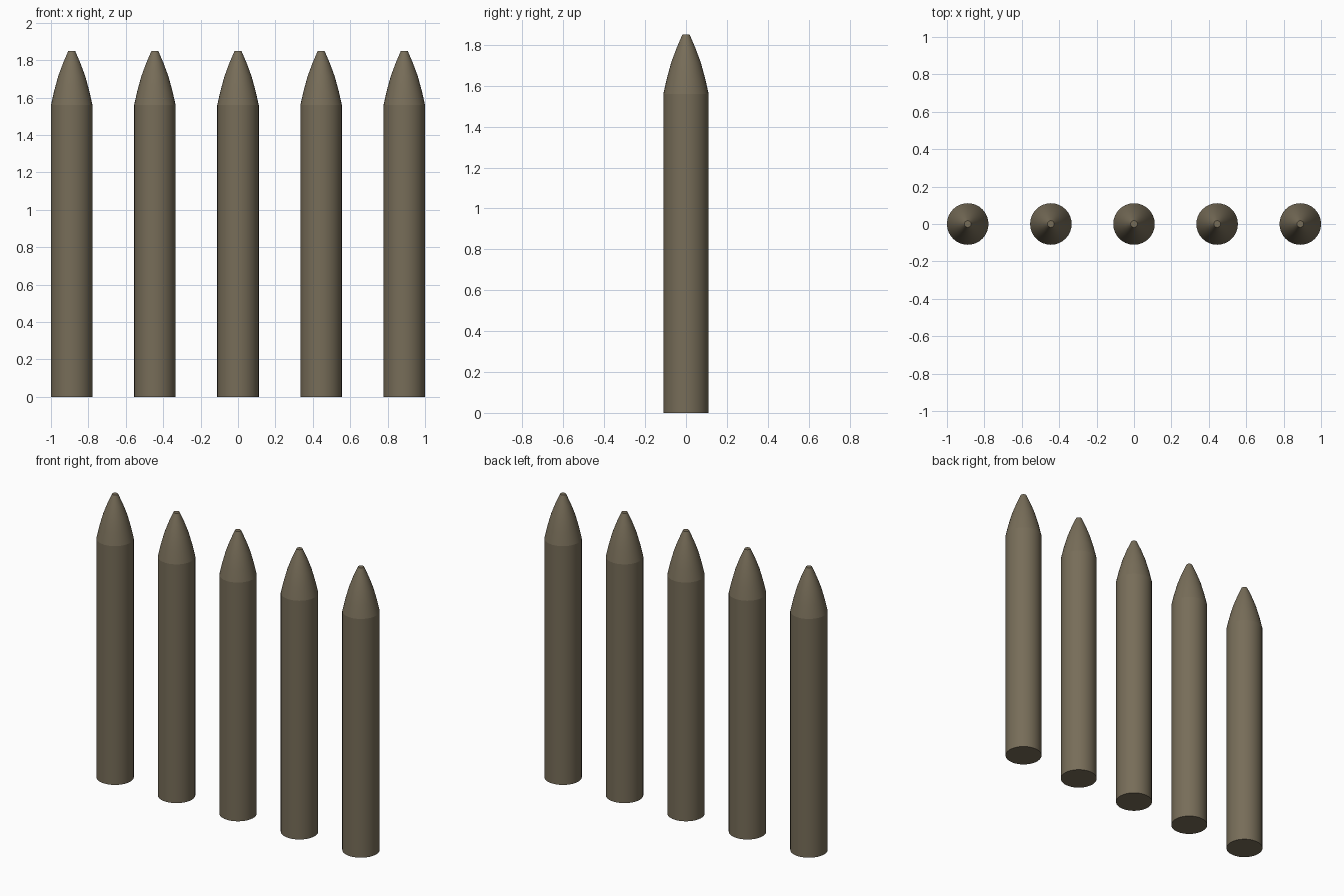
import bpy, bmesh, math

if "Cube" in bpy.data.objects:
    bpy.data.objects.remove(bpy.data.objects["Cube"])

SIDES = 32
SPACING = 0.4445
# (radius, height) outline of one stake, bottom to tip
PROFILE = [(0.111, 0.0), (0.111, 1.56), (0.094, 1.635), (0.072, 1.715),
           (0.046, 1.785), (0.018, 1.85)]

wood = bpy.data.materials.new("weathered_wood")
wood.diffuse_color = (0.185, 0.153, 0.099, 1)
wood.use_nodes = True
wood.node_tree.nodes["Principled BSDF"].inputs["Base Color"].default_value = wood.diffuse_color


def stake_mesh():
    """Lathe the outline into a closed pointed post."""
    bm = bmesh.new()
    rings = []
    for r, z in PROFILE:
        rings.append([bm.verts.new((r * math.cos(2 * math.pi * i / SIDES),
                                    r * math.sin(2 * math.pi * i / SIDES), z))
                      for i in range(SIDES)])
    for low, high in zip(rings, rings[1:]):
        for i in range(SIDES):
            j = (i + 1) % SIDES
            bm.faces.new((low[i], low[j], high[j], high[i]))
    bm.faces.new(rings[0][::-1])
    bm.faces.new(rings[-1])
    mesh = bpy.data.meshes.new("stake")
    bm.to_mesh(mesh)
    bm.free()
    mesh.materials.append(wood)
    return mesh


# Row of five stakes
mesh = stake_mesh()
stakes = []
for n in range(5):
    ob = bpy.data.objects.new(f"stake_{n + 1}", mesh)
    ob.location.x = (n - 2) * SPACING
    bpy.context.collection.objects.link(ob)
    stakes.append(ob)

# Smooth sides, crisp shoulder and caps
bpy.context.view_layer.objects.active = stakes[0]
stakes[0].select_set(True)
bpy.ops.object.shade_smooth_by_angle(angle=math.radians(12))
